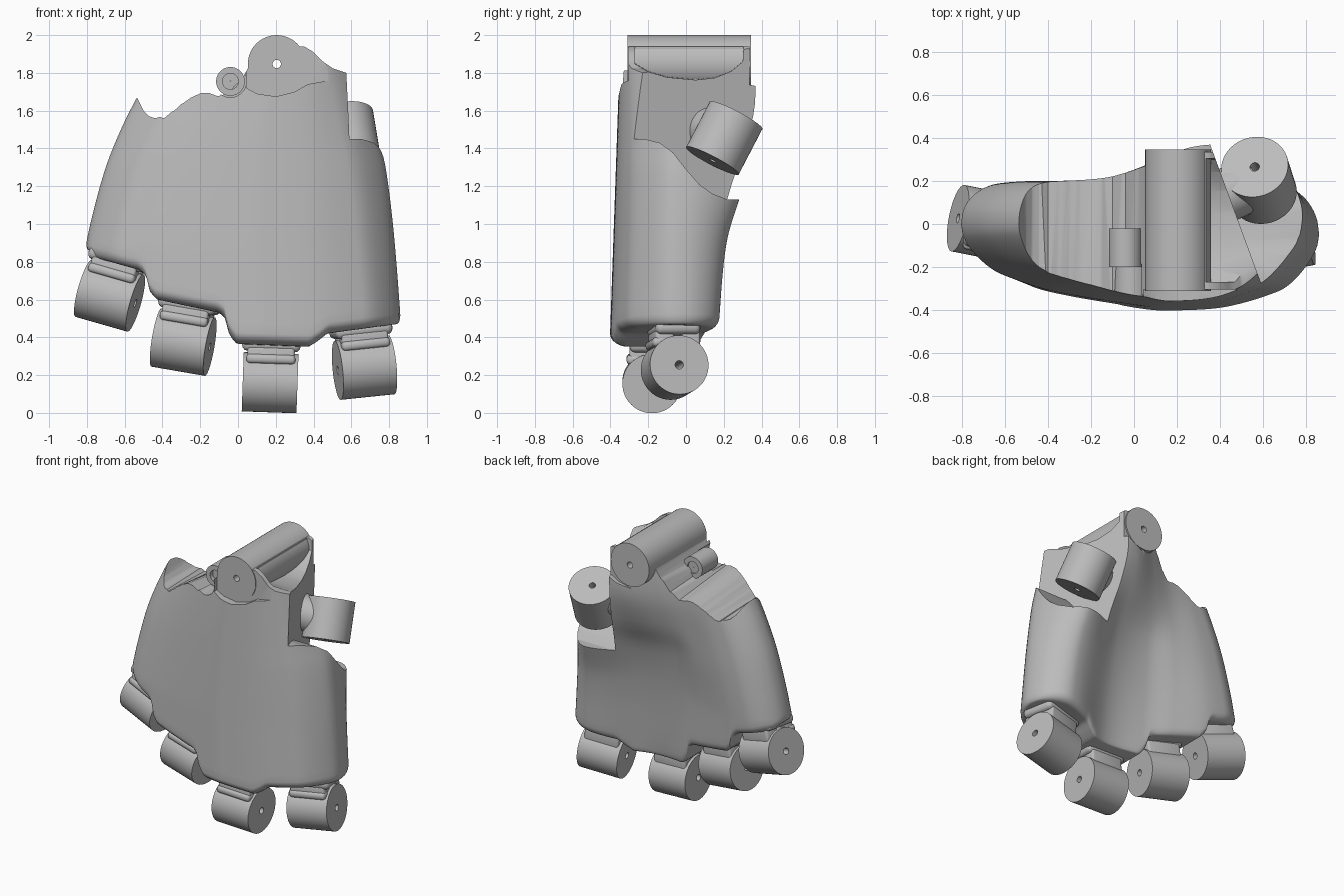
import bpy, bmesh, math
from mathutils import Vector, Matrix

cube = bpy.data.objects.get("Cube")
if cube:
    bpy.data.objects.remove(cube)

grey = bpy.data.materials.new("matte grey")
grey.use_nodes = True
grey.diffuse_color = (0.5, 0.5, 0.5, 1)
grey.node_tree.nodes["Principled BSDF"].inputs["Base Color"].default_value = (0.5, 0.5, 0.5, 1)


def curve(pts, x):
    """Smooth curve through (x, value) points."""
    if x <= pts[0][0]:
        return pts[0][1]
    if x >= pts[-1][0]:
        return pts[-1][1]
    i = max(k for k in range(len(pts) - 1) if pts[k][0] <= x)

    def slope(k):
        a, b = pts[max(k - 1, 0)], pts[min(k + 1, len(pts) - 1)]
        return (b[1] - a[1]) / (b[0] - a[0])
    (x0, y0), (x1, y1) = pts[i], pts[i + 1]
    w = x1 - x0
    t = (x - x0) / w
    return (y0 * (2*t**3 - 3*t*t + 1) + y1 * (3*t*t - 2*t**3)
            + w * (slope(i) * (t**3 - 2*t*t + t) + slope(i + 1) * (t**3 - t*t)))


def finish(name, bm, matrix=None, smooth=True):
    bmesh.ops.recalc_face_normals(bm, faces=bm.faces)
    if matrix:
        bm.transform(matrix)
    mesh = bpy.data.meshes.new(name)
    bm.to_mesh(mesh)
    bm.free()
    mesh.materials.append(grey)
    ob = bpy.data.objects.new(name, mesh)
    bpy.context.collection.objects.link(ob)
    if smooth:
        shade(ob)
    return ob


def activate(ob):
    bpy.ops.object.select_all(action='DESELECT')
    ob.select_set(True)
    bpy.context.view_layer.objects.active = ob


def shade(ob):
    activate(ob)
    bpy.ops.object.shade_smooth_by_angle(angle=math.radians(35))


def tube(name, a, b, r, hole):
    """Cylinder from a to b with a bore along its axis."""
    a, b = Vector(a), Vector(b)
    n, length = 48, (b - a).length
    bm = bmesh.new()
    rings = [[bm.verts.new((q * math.cos(math.tau * k / n), q * math.sin(math.tau * k / n), h))
              for k in range(n)]
             for q, h in ((r, 0), (r, length), (hole, length), (hole, 0))]
    for j in range(4):
        p, q = rings[j], rings[(j + 1) % 4]
        for k in range(n):
            m = (k + 1) % n
            bm.faces.new((p[k], p[m], q[m], q[k]))
    rot = (b - a).to_track_quat('Z', 'Y').to_matrix().to_4x4()
    return finish(name, bm, Matrix.Translation(a) @ rot)


def block(name, matrix, size, bevel):
    bm = bmesh.new()
    bmesh.ops.create_cube(bm, size=1, matrix=Matrix.Diagonal((*size, 1)))
    bmesh.ops.bevel(bm, geom=bm.edges[:], offset=bevel, segments=3, profile=0.5, affect='EDGES')
    return finish(name, bm, matrix)


def cut(ob, start, end):
    """Subtract the solid between two matching outlines."""
    bm = bmesh.new()
    p, q = [[bm.verts.new(v) for v in loop] for loop in (start, end)]
    bm.faces.new(p)
    bm.faces.new(q)
    for k in range(len(p)):
        m = (k + 1) % len(p)
        bm.faces.new((p[k], p[m], q[m], q[k]))
    bmesh.ops.triangulate(bm, faces=bm.faces)
    cutter = finish("cutter", bm, smooth=False)
    mod = ob.modifiers.new("cut", 'BOOLEAN')
    mod.operation, mod.solver, mod.object = 'DIFFERENCE', 'EXACT', cutter
    activate(ob)
    bpy.ops.object.modifier_apply(modifier=mod.name)
    bpy.data.objects.remove(cutter)


def cut_depth(ob, outline, y0, y1):
    cut(ob, [(x, y0, z) for x, z in outline], [(x, y1, z) for x, z in outline])


def circle(x, z, r, first=0, last=360, step=10):
    return [(x + r * math.cos(math.radians(a)), z + r * math.sin(math.radians(a))) for a in range(first, last, step)]


# Palm shell: side edges, front curve, back curves by height, stepped bottom
left_edge = [(.87, -.81), (1.05, -.77), (1.3, -.7), (1.5, -.62), (1.67, -.535), (2.1, -.3)]
right_edge = [(.45, .865), (.95, .825), (1.28, .785), (1.42, .755), (2.1, .62)]
front = [(-1, -.15), (-.75, -.235), (-.5, -.305), (0, -.375), (.15, -.385), (.5, -.365), (.8, -.29), (1, -.21)]
spots = (-1, -.6, -.3, -.05, .3, .7, 1)
back = [(.4, (.17, .17, .12, .06, .04, .16, .17)), (.9, (.18, .19, .14, .09, .1, .21, .2)),
        (1.2, (.18, .2, .17, .14, .18, .3, .26)), (1.4, (.18, .2, .19, .21, .28, .34, .29)),
        (1.65, (.18, .2, .22, .27, .355, .36, .3)), (2.1, (.18, .2, .23, .29, .345, .34, .3))]
hem = [(-.81, .86), (-.77, .82), (-.53, .755), (-.49, .72), (-.475, .64), (-.44, .6), (-.1, .53),
       (-.07, .5), (-.05, .41), (-.01, .365), (.38, .35), (.43, .38), (.48, .42), (.86, .47)]
TOP, ROUND, COLS = 2.1, .06, 110


def hem_height(x):
    for (a, za), (b, zb) in zip(hem, hem[1:]):
        if x <= b:
            return za + (zb - za) * max(0, (x - a) / (b - a))
    return hem[-1][1]


def shell_point(s, z, inset, side):
    lo, hi = curve(left_edge, z), curve(right_edge, z)
    mid, half = (lo + hi) / 2, (hi - lo) / 2
    d = min(1, half * (1 - abs(s)) / .2)
    bulge = math.sqrt(max(0, 1 - (1 - d) ** 2))
    ym = -.025 - .025 * s
    if side < 0:
        edge = curve(front, s) + .035 * (z - .9)
    else:
        edge = curve([(p, curve([(h, row[i]) for h, row in back], z)) for i, p in enumerate(spots)], s)
    reach = (edge - ym) * bulge * (1 - inset / .25)
    return (mid + (half - inset * .4) * s, ym + reach, z)


bm = bmesh.new()
columns = []
for c in range(COLS + 1):
    u = 2 * c / COLS - 1
    s = .5 * u + .5 * math.sin(u * math.pi / 2)
    z0 = hem_height(.025 + .835 * s)
    levels = [(z0 + ROUND * (1 - math.cos(a)), ROUND * (1 - math.sin(a)))
              for a in (math.pi / 2 * k / 6 for k in range(7))]
    levels += [(z0 + ROUND + (TOP - z0 - ROUND) * k / 32, 0) for k in range(1, 33)]
    columns.append([[bm.verts.new(shell_point(s, z, i, side)) for z, i in levels] for side in (-1, 1)])
for p, q in zip(columns, columns[1:]):
    for side in (0, 1):
        for k in range(len(p[0]) - 1):
            bm.faces.new((p[side][k], q[side][k], q[side][k + 1], p[side][k + 1]))
    for k in (0, -1):
        bm.faces.new((p[0][k], q[0][k], q[1][k], p[1][k]))
bmesh.ops.remove_doubles(bm, verts=bm.verts, dist=.0004)
palm = finish("palm_shell", bm, smooth=False)

# Wrist edge: scallop, hump that falls away to the back, round over the pin, ramp
edge = [(-.535, 1.67), (-.5, 1.6), (-.47, 1.57), (-.44, 1.56), (-.4, 1.57), (-.35, 1.61),
        (-.3, 1.655), (-.25, 1.69), (-.2, 1.712), (-.15, 1.71), (-.1, 1.69),
        (-.04, 1.715), (.02, 1.765), (.055, 1.83)]
ramp = [(.35, 1.94), (.4, 1.91), (.45, 1.86), (.5, 1.825), (.575, 1.8), (1, 1.78)]
outline = ([(-1, 2.4), (-1, 2.1), (-.57, 1.75)] + edge + circle(.2, 1.85, .14, 40, 180)[::-1]
           + ramp + [(1, 2.4)])
cut(palm, [(x, -.45, z) for x, z in outline],
    [(x, .45, z - .11 * max(0, 1 - ((x + .21) / .23) ** 2)) for x, z in outline])

# Slanted thumb notch with a curved floor
floor = [(-.8, 1.46), (-.22, 1.45), (-.14, 1.43), (-.07, 1.38), (0, 1.29), (.07, 1.21), (.14, 1.16),
         (.22, 1.13), (.8, 1.12), (.8, 2.4), (-.8, 2.4)]
notch = [(.577 - (y + .24) * .367, y, z) for y, z in floor]
cut(palm, notch, [(x + 1.2, y, z) for x, y, z in notch])

# Scoop between the pin and the thumb notch
scoop = [(-.27, 1.85), (-.2, 1.81), (-.1, 1.78), (.05, 1.765), (.15, 1.775), (.24, 1.81), (.3, 1.86),
         (.32, 2.2), (-.27, 2.2)]
cut(palm, [(.335, y, z) for y, z in scoop], [(.9, y, z - .01) for y, z in scoop])

# Recesses at both ends of the pin, pocket for the boss, and the pin bore
recess = [(.045, 1.72), (.1, 1.69), (.2, 1.675), (.3, 1.7), (.37, 1.74), (.7, 1.8), (.7, 2.3), (.045, 2.3)]
cut_depth(palm, recess, -.8, -.305)
cut_depth(palm, recess, .335, .8)
cut_depth(palm, circle(-.04, 1.755, .085), -.8, -.185)
cut_depth(palm, circle(.205, 1.847, .022), -1, 1)
shade(palm)

# Wrist pin barrel and small boss
tube("wrist_barrel", (.205, -.31, 1.847), (.205, .345, 1.847), .153, .022)
tube("boss", (-.04, -.2, 1.755), (-.04, -.02, 1.755), .076, .042)
tube("boss_plug", (-.04, -.17, 1.755), (-.04, -.03, 1.755), .043, .002)

# Finger knuckles with collar, neck and front bar
fingers = {
    "little": ((-.68, .0, .62), (.28, -.055, -.08)),
    "ring": ((-.29, -.1, .375), (.29, -.045, -.05)),
    "middle": ((.17, -.18, .16), (.29, 0, -.01)),
    "index": ((.67, -.06, .24), (.29, .05, .03)),
}
for name, (centre, axis) in fingers.items():
    centre, x = Vector(centre), Vector(axis).normalized()
    z = (Vector((0, 0, 1)) - x * x.z).normalized()
    y = z.cross(x)
    frame = Matrix.Translation(centre) @ Matrix((x, y, z)).transposed().to_4x4()
    tube(name + "_knuckle", centre - x * .145, centre + x * .145, .157, .022)
    block(name + "_collar", frame @ Matrix.Translation((0, 0, .2)), (.31, .24, .07), .03)
    for side, part in ((-1, "front"), (1, "back")):
        block(name + "_neck_" + part, frame @ Matrix.Translation((0, side * .07, .13)), (.25, .1, .12), .015)
    block(name + "_bar", frame @ Matrix.Translation((0, -.09, .125)), (.26, .09, .05), .02)

# Thumb knuckle on its stub
low, high = Vector((.6, .14, 1.335)), Vector((.56, .265, 1.575))
tube("thumb_knuckle", low, high, .157, .022)
tube("thumb_neck", (.4, .12, 1.5), (.55, .19, 1.46), .125, .01)
